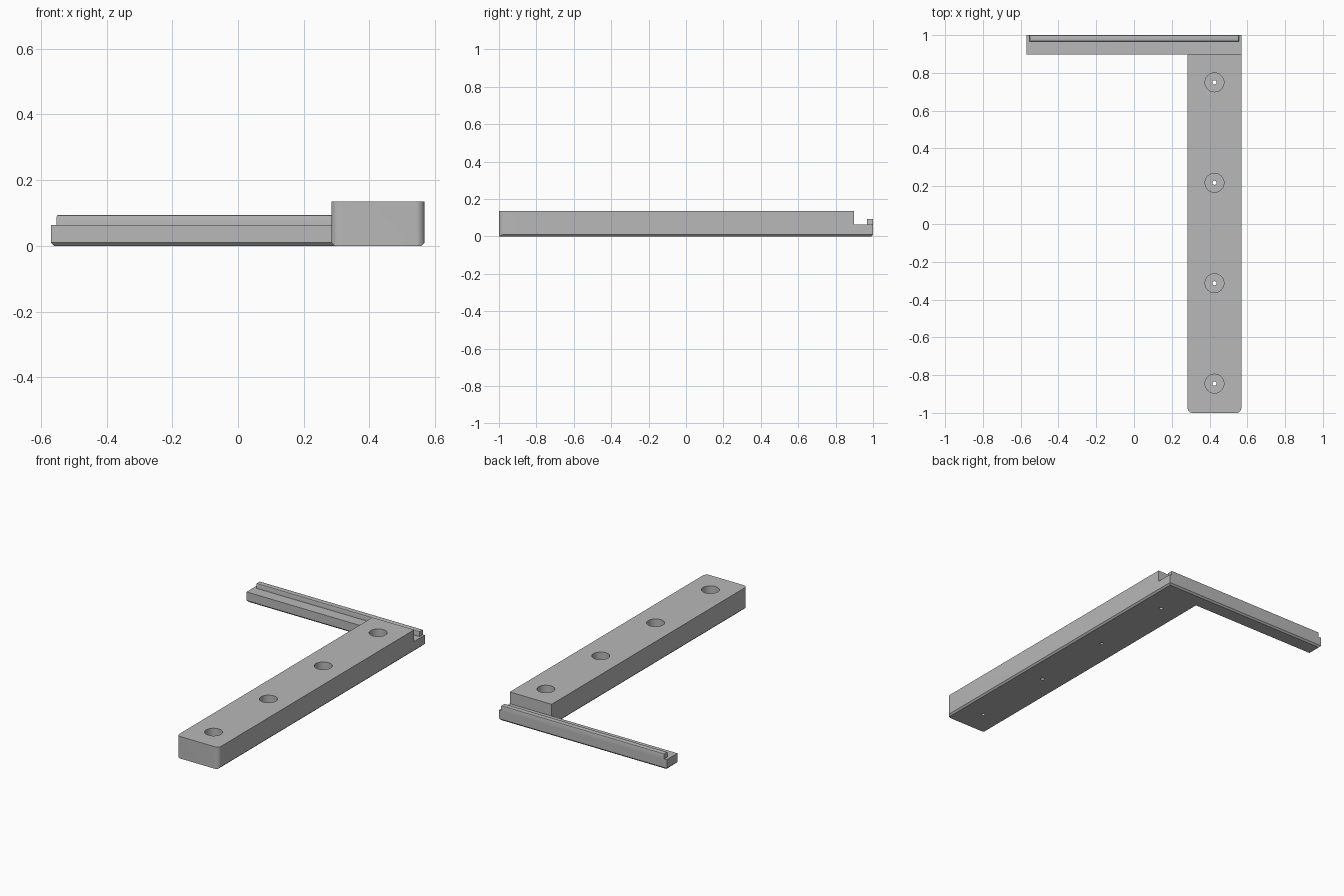
import bpy, bmesh

cube = bpy.data.objects.get("Cube")
if cube:
    bpy.data.objects.remove(cube, do_unlink=True)

XL, XI, XR = -0.57, 0.284, 0.568       # ledge end, inner and outer side of the bar
YF, YS, YB = -1.0, 0.897, 1.0          # front, step, back
TOP, STEP, LIP_TOP = 0.135, 0.063, 0.094
HOLE_X = (XI + XR) / 2

gray = bpy.data.materials.new("plain gray")
gray.diffuse_color = (0.48, 0.48, 0.48, 1)
gray.use_nodes = True
gray.node_tree.nodes["Principled BSDF"].inputs["Base Color"].default_value = (0.48, 0.48, 0.48, 1)


def prism(name, outline, z0, z1, bevel_rule=None, width=0.01, segments=1):
    """Extrude a plan outline; bevel the edges whose two ends meet the rule."""
    bm = bmesh.new()
    base = bm.faces.new([bm.verts.new((x, y, z0)) for x, y in outline])
    up = bmesh.ops.extrude_face_region(bm, geom=[base])["geom"]
    bmesh.ops.translate(bm, vec=(0, 0, z1 - z0),
                        verts=[v for v in up if isinstance(v, bmesh.types.BMVert)])
    bmesh.ops.recalc_face_normals(bm, faces=bm.faces)
    if bevel_rule:
        edges = [e for e in bm.edges if bevel_rule(e.verts[0].co, e.verts[1].co)]
        bmesh.ops.bevel(bm, geom=edges, offset=width, segments=segments,
                        profile=0.5, affect='EDGES')
    mesh = bpy.data.meshes.new(name)
    bm.to_mesh(mesh)
    bm.free()
    mesh.materials.append(gray)
    obj = bpy.data.objects.new(name, mesh)
    bpy.context.collection.objects.link(obj)
    return obj


def rect(x0, x1, y0, y1):
    return [(x0, y0), (x1, y0), (x1, y1), (x0, y1)]


def cylinder(radius, y, z0, z1):
    bpy.ops.mesh.primitive_cylinder_add(vertices=40, radius=radius, depth=z1 - z0,
                                        location=(HOLE_X, y, (z0 + z1) / 2))
    obj = bpy.context.object
    obj.data.materials.append(gray)
    return obj


def combine(target, tool, operation):
    tool.hide_render = True
    mod = target.modifiers.new("combine", 'BOOLEAN')
    mod.operation, mod.object, mod.solver = operation, tool, 'EXACT'
    bpy.context.view_layer.objects.active = target
    bpy.ops.object.modifier_apply(modifier=mod.name)
    bpy.data.objects.remove(tool, do_unlink=True)


# L-shaped body, bottom edges chamfered everywhere but the front end
body = prism("bar_and_ledge",
             [(XI, YF), (XR, YF), (XR, YB), (XL, YB), (XL, YS), (XI, YS)], 0, TOP,
             lambda a, b: max(a.z, b.z) < 0.001 and max(a.y, b.y) > YF + 0.1)

# Rounded front corners of the bar
rounding = prism("corner_rounding", rect(XI, XR, YF, YS - 0.2), -0.1, 0.3,
                 lambda a, b: abs(a.z - b.z) > 0.1 and a.y < YF + 0.01, 0.026, 8)
block = prism("front_block", rect(XI - 0.1, XR + 0.1, YF - 0.1, YS - 0.3), -0.05, 0.2)
combine(block, rounding, 'DIFFERENCE')
combine(body, block, 'DIFFERENCE')

# Step down to the ledge
combine(body, prism("step_cutter", rect(XL - 0.1, XI, YS - 0.1, YB + 0.1), STEP, 0.3), 'DIFFERENCE')
combine(body, prism("end_cutter", rect(XI - 0.1, XR + 0.1, YS, YB + 0.1), STEP, 0.3), 'DIFFERENCE')

# Counterbored screw holes
for i in range(4):
    y = 0.75 - i * 0.5317
    combine(body, cylinder(0.05, y, 0.04, 0.3), 'DIFFERENCE')
    combine(body, cylinder(0.011, y, -0.1, 0.2), 'DIFFERENCE')

# Lip along the back of the ledge, with softened top edges
lip = prism("ledge_lip", rect(-0.552, 0.555, 0.967, YB), STEP - 0.005, LIP_TOP,
            lambda a, b: min(a.z, b.z) > LIP_TOP - 0.001, 0.005, 2)

# Smooth the round surfaces, keep the edges sharp
bpy.ops.object.select_all(action='DESELECT')
for obj in (body, lip):
    obj.select_set(True)
bpy.context.view_layer.objects.active = body
bpy.ops.object.shade_smooth_by_angle(angle=0.52)
